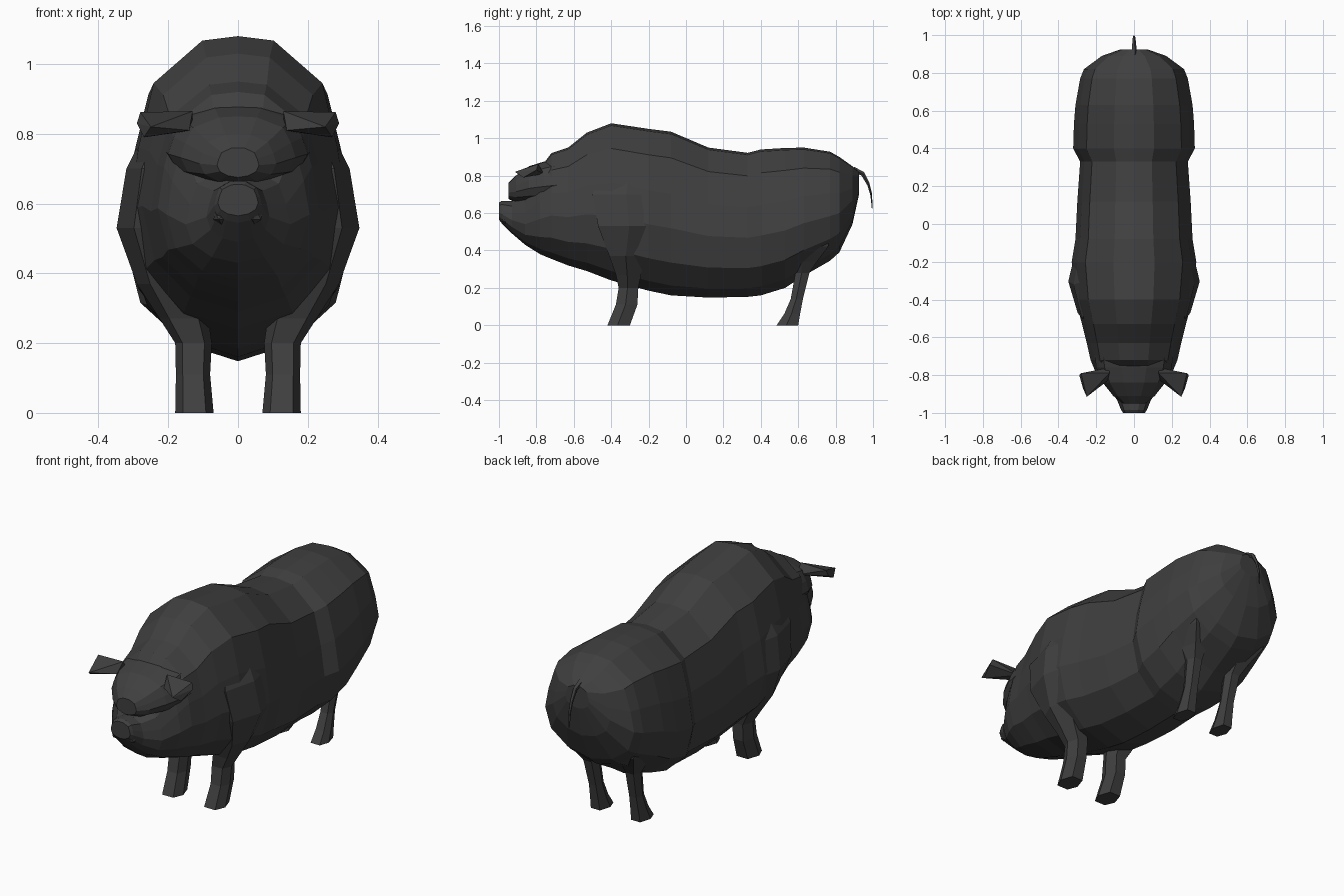
import bpy, bmesh, math

hide = bpy.data.materials.new("dark_hide")
hide.diffuse_color = (0.05, 0.05, 0.05, 1)


def finish(name, bm):
    bmesh.ops.recalc_face_normals(bm, faces=bm.faces)
    me = bpy.data.meshes.new(name)
    bm.to_mesh(me)
    bm.free()
    me.materials.append(hide)
    ob = bpy.data.objects.new(name, me)
    bpy.context.collection.objects.link(ob)
    return ob


def loft(name, rings):
    """Skin a list of equal-sized point rings and cap both ends."""
    bm = bmesh.new()
    rows = [[bm.verts.new(p) for p in r] for r in rings]
    n = len(rows[0])
    for a, b in zip(rows, rows[1:]):
        for i in range(n):
            j = (i + 1) % n
            bm.faces.new((a[i], a[j], b[j], b[i]))
    bm.faces.new(rows[0])
    bm.faces.new(rows[-1])
    return finish(name, bm)


# Half cross-section: width fraction, height fraction
SECTION = [(0, 1), (0.33, 0.985), (0.78, 0.84), (0.92, 0.62),
           (1, 0.41), (0.87, 0.2), (0.5, 0.06), (0, 0)]


def body_ring(y, zb, zt, w):
    half = [(u * w, y, zb + v * (zt - zb)) for u, v in SECTION]
    return half + [(-x, y, z) for x, y, z in half[-2:0:-1]]


# Torso from snout to rump: y, bottom, top, half width
torso = [(-1.0, 0.565, 0.655, 0.058), (-0.985, 0.545, 0.665, 0.068),
         (-0.93, 0.49, 0.665, 0.09), (-0.86, 0.43, 0.70, 0.15),
         (-0.78, 0.38, 0.84, 0.205), (-0.72, 0.355, 0.92, 0.23),
         (-0.63, 0.32, 0.95, 0.25), (-0.53, 0.29, 1.03, 0.275),
         (-0.40, 0.24, 1.08, 0.31), (-0.20, 0.185, 1.05, 0.33),
         (-0.08, 0.16, 1.035, 0.31), (0.12, 0.148, 0.95, 0.30),
         (0.33, 0.152, 0.922, 0.285), (0.40, 0.16, 0.94, 0.322),
         (0.53, 0.20, 0.948, 0.318), (0.63, 0.265, 0.95, 0.31),
         (0.77, 0.345, 0.928, 0.285), (0.82, 0.39, 0.90, 0.265),
         (0.89, 0.54, 0.85, 0.17), (0.925, 0.70, 0.82, 0.07)]
loft("torso", [body_ring(*s) for s in torso])

# Heavy brow overhanging the snout
brow = [(-0.95, 0.675, 0.76, 0.06), (-0.91, 0.655, 0.80, 0.11),
        (-0.84, 0.65, 0.85, 0.165), (-0.76, 0.65, 0.875, 0.20),
        (-0.66, 0.65, 0.90, 0.21)]
loft("brow", [body_ring(*s) for s in brow])


def leg_ring(z, y0, y1, x0, x1, side):
    cx, cy, rx, ry = (x0 + x1) / 2, (y0 + y1) / 2, (x1 - x0) / 2, (y1 - y0) / 2
    shape = [(-0.6, -1), (0.6, -1), (1, -0.1), (0.6, 1), (-0.6, 1), (-1, -0.1)]
    return [(side * (cx + u * rx), cy + v * ry, z) for u, v in shape]


# Legs, running from hoof up into shoulder or thigh: z, y range, x range
front_leg = [(0, -0.42, -0.30, 0.07, 0.18), (0.11, -0.375, -0.26, 0.08, 0.178),
             (0.20, -0.36, -0.255, 0.075, 0.18), (0.27, -0.375, -0.24, 0.085, 0.225),
             (0.37, -0.41, -0.215, 0.10, 0.29), (0.53, -0.47, -0.10, 0.10, 0.348),
             (0.70, -0.50, -0.10, 0.10, 0.32), (0.80, -0.45, -0.13, 0.10, 0.27)]
hind_leg = [(0, 0.485, 0.60, 0.075, 0.165), (0.06, 0.525, 0.61, 0.08, 0.16),
            (0.14, 0.56, 0.625, 0.085, 0.155), (0.28, 0.585, 0.66, 0.085, 0.165),
            (0.34, 0.55, 0.70, 0.08, 0.20), (0.42, 0.46, 0.76, 0.06, 0.26),
            (0.55, 0.42, 0.78, 0.05, 0.295)]
for side, label in ((1, "right"), (-1, "left")):
    for name, spec in (("front_leg", front_leg), ("hind_leg", hind_leg)):
        loft(f"{name}_{label}", [leg_ring(*s, side) for s in spec])

    # Ear flaring outward and forward
    bm = bmesh.new()
    for x, y, z in [(0.13, -0.76, 0.81), (0.13, -0.79, 0.865), (0.14, -0.83, 0.81),
                    (0.20, -0.775, 0.83), (0.28, -0.79, 0.862), (0.29, -0.80, 0.83),
                    (0.25, -0.915, 0.82), (0.27, -0.87, 0.79)]:
        bm.verts.new((side * x, y, z))
    bmesh.ops.convex_hull(bm, input=bm.verts[:])
    finish(f"ear_{label}", bm)

    # Nostril lobe at the side of the snout
    bm = bmesh.new()
    bmesh.ops.create_icosphere(bm, subdivisions=1, radius=0.025)
    for v in bm.verts:
        v.co = (v.co.x + side * 0.048, v.co.y - 0.965, v.co.z + 0.565)
    finish(f"nostril_lobe_{label}", bm)

# Thin drooping tail
tail = [(0.89, 0.835, 0.016), (0.945, 0.81, 0.012), (0.975, 0.755, 0.009),
        (0.99, 0.70, 0.007), (0.996, 0.625, 0.004)]
rings = []
for y, z, r in tail:
    rings.append([(r * math.cos(a), y + 0.6 * r * math.sin(a), z + 0.8 * r * math.sin(a))
                  for a in (math.tau * i / 5 for i in range(5))])
loft("tail", rings)
